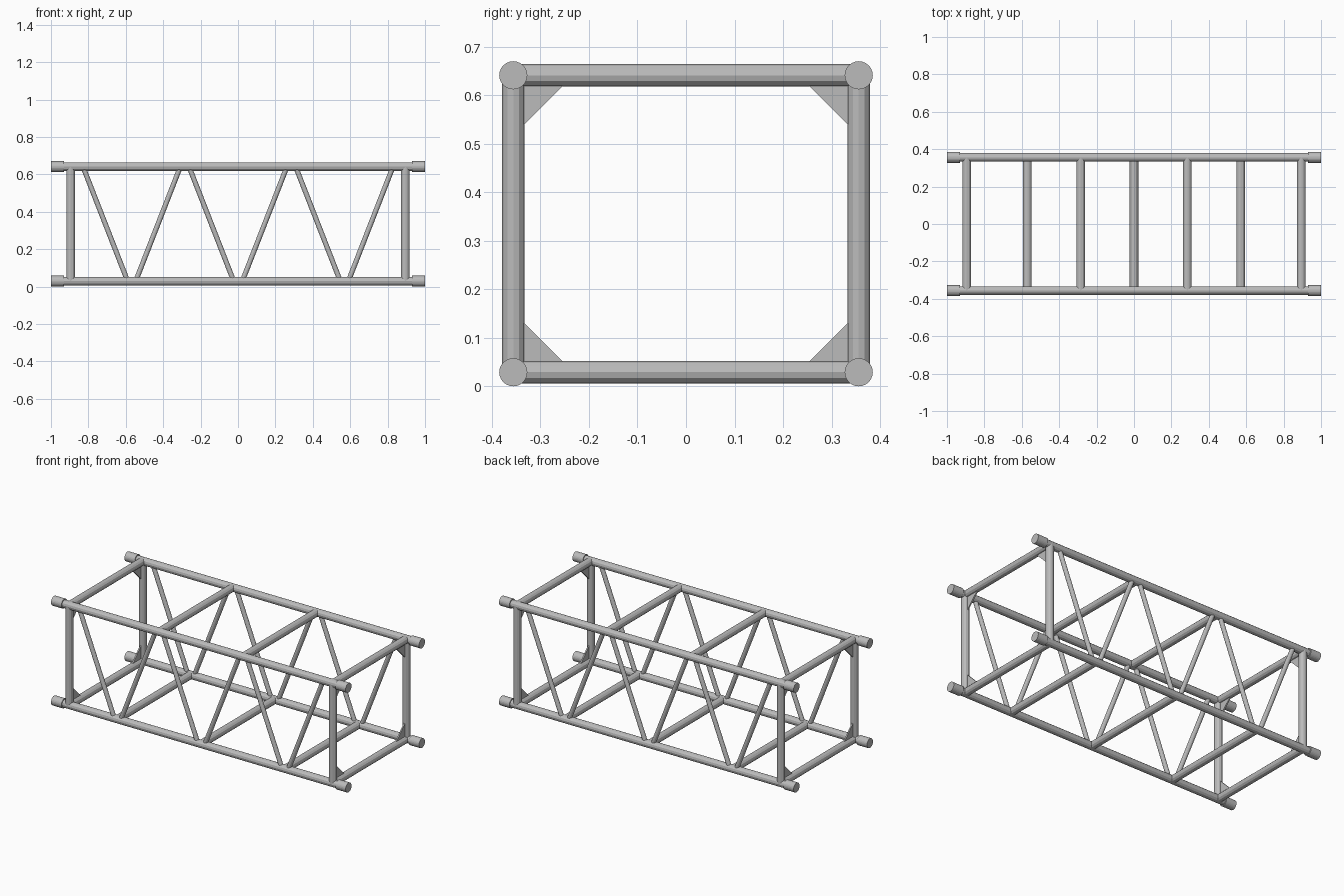
import bpy
import bmesh
from mathutils import Vector

if "Cube" in bpy.data.objects:
    bpy.data.objects.remove(bpy.data.objects["Cube"], do_unlink=True)

# Single metal finish
metal = bpy.data.materials.new("aluminium_grey")
metal.use_nodes = True
GREY = (0.5, 0.5, 0.5, 1)
metal.diffuse_color = GREY
metal.node_tree.nodes["Principled BSDF"].inputs["Base Color"].default_value = GREY

SIDE = 0.356            # tube centre lines
LOW, HIGH = 0.029, 0.641
END = 0.895             # end frame position
TUBE, BRACE, COLLAR = 0.023, 0.0135, 0.029


def add_object(name, bm):
    bmesh.ops.recalc_face_normals(bm, faces=bm.faces)
    mesh = bpy.data.meshes.new(name)
    bm.to_mesh(mesh)
    bm.free()
    mesh.materials.append(metal)
    obj = bpy.data.objects.new(name, mesh)
    bpy.context.collection.objects.link(obj)
    return obj


def tube(name, start, end, radius, sides=12):
    start, end = Vector(start), Vector(end)
    axis = end - start
    bm = bmesh.new()
    bmesh.ops.create_cone(bm, cap_ends=True, segments=sides, radius1=radius,
                          radius2=radius, depth=axis.length)
    obj = add_object(name, bm)
    obj.rotation_mode = "QUATERNION"
    obj.rotation_quaternion = axis.to_track_quat("Z", "Y")
    obj.location = (start + end) / 2
    return obj


def gusset(name, x, sy, z, sz):
    # Thin triangular plate tucked into a frame corner
    size, half = 0.124, 0.004
    bm = bmesh.new()
    corners = [(0, 0), (size, 0), (0, size)]
    base = [bm.verts.new((x - half, sy * (SIDE - a), z + sz * b)) for a, b in corners]
    face = bm.faces.new(base)
    grown = bmesh.ops.extrude_face_region(bm, geom=[face])["geom"]
    verts = [g for g in grown if isinstance(g, bmesh.types.BMVert)]
    bmesh.ops.translate(bm, verts=verts, vec=(2 * half, 0, 0))
    add_object(name, bm)


levels = (("lower", LOW, 1), ("upper", HIGH, -1))
sides = (("right", -1), ("left", 1))

for side, sy in reversed(sides):
    y = sy * SIDE
    for level, z, sz in levels:
        # Long chords with end collars
        tag = f"{level}_{'front' if sy < 0 else 'back'}"
        tube(f"{tag}_chord", (-0.95, y, z), (0.95, y, z), TUBE)
        for end, sx in sides:
            tube(f"{tag}_{end}_collar", (sx * 0.93, y, z), (sx, y, z), COLLAR, 24)
            gusset(f"{tag}_{end}_gusset", sx * END, sy, z, sz)
    # End posts and zigzag braces
    row = "front" if sy < 0 else "back"
    for end, sx in sides:
        tube(f"{row}_{end}_post", (sx * END, y, LOW), (sx * END, y, HIGH), TUBE)
        for i, (top, foot) in enumerate(((0.825, 0.594), (0.312, 0.543), (0.258, 0.027))):
            tube(f"{row}_{end}_brace_{i + 1}", (sx * top, y, HIGH - 0.01),
                 (sx * foot, y, LOW + 0.01), BRACE)

# Cross members, staggered between top and bottom
for level, z, xs in (("lower", LOW, (-END, -0.57, 0, 0.57, END)),
                     ("upper", HIGH, (-END, -0.285, 0.285, END))):
    for i, x in enumerate(xs):
        tube(f"{level}_cross_member_{i + 1}", (x, -SIDE, z), (x, SIDE, z), TUBE)
